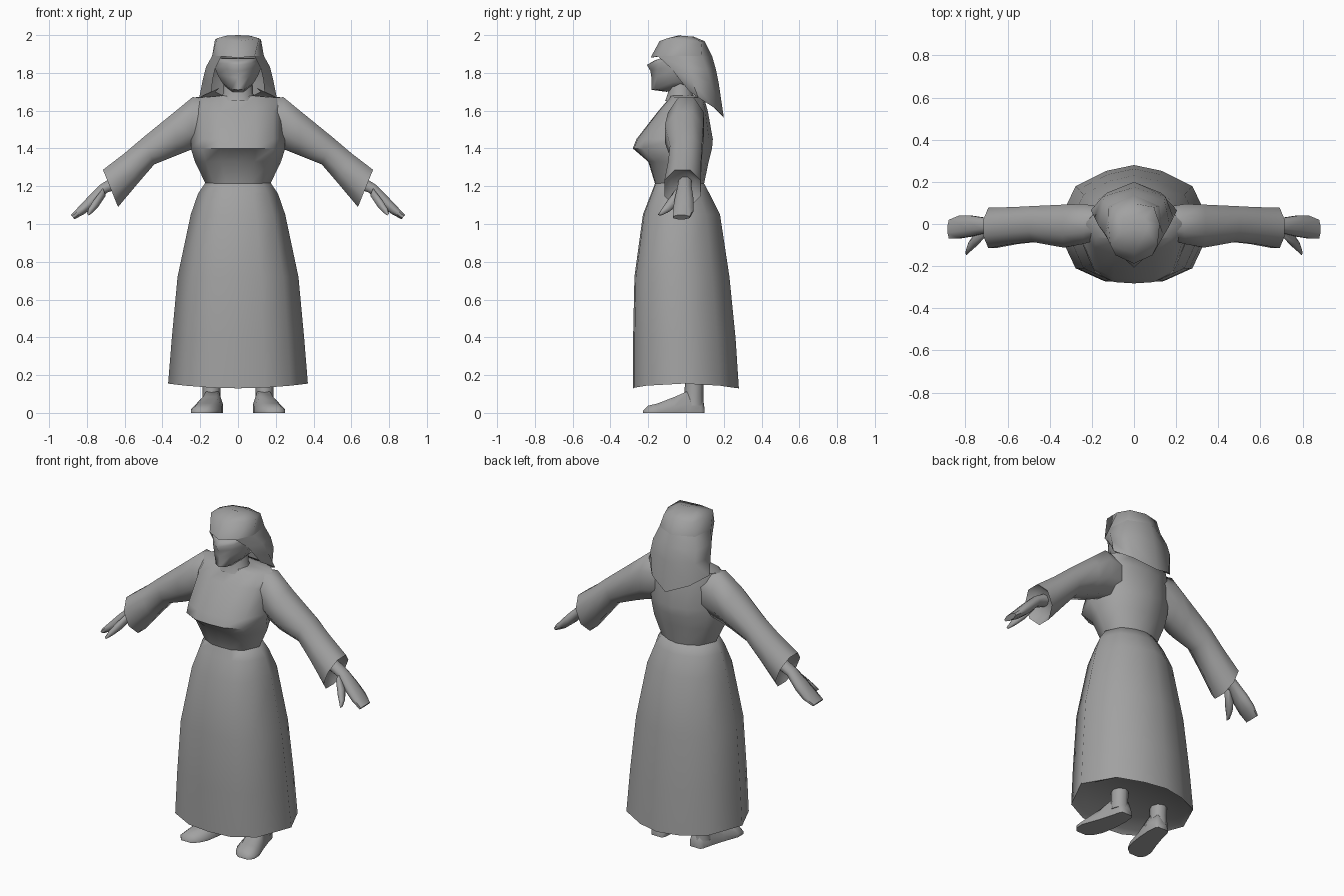
import bpy, bmesh, math

grey = bpy.data.materials.new("plain_grey")
grey.diffuse_color = (0.36, 0.36, 0.36, 1)


def finish(name, bm, angle=65):
    bmesh.ops.remove_doubles(bm, verts=bm.verts, dist=0.0005)
    bmesh.ops.recalc_face_normals(bm, faces=bm.faces)
    me = bpy.data.meshes.new(name)
    bm.to_mesh(me)
    bm.free()
    me.materials.append(grey)
    ob = bpy.data.objects.new(name, me)
    bpy.context.collection.objects.link(ob)
    bpy.ops.object.select_all(action='DESELECT')
    ob.select_set(True)
    bpy.context.view_layer.objects.active = ob
    bpy.ops.object.shade_smooth_by_angle(angle=math.radians(angle))
    return ob


def add_loft(bm, rings, closed=True, start=True, end=True):
    rows = [[bm.verts.new(p) for p in r] for r in rings]
    n = len(rows[0])
    for a, b in zip(rows, rows[1:]):
        for i in range(n if closed else n - 1):
            j = (i + 1) % n
            bm.faces.new((a[i], a[j], b[j], b[i]))
    if start:
        bm.faces.new(rows[0])
    if end:
        bm.faces.new(rows[-1])


def sym(half):
    """Full ring from half points running front centre to back centre."""
    return half + [(-x, y, z) for x, y, z in half[-2:0:-1]]


def body_ring(z, rx, yf, yb, zside=0.0):
    """Gown cross-section: broad faceted front, tapering back."""
    shape = [(0, -1), (.38, -.97), (.75, -.75), (1, -.05), (.75, .64), (.36, .9), (0, 1)]
    c, r = (yf + yb) / 2, (yb - yf) / 2
    return sym([(x * rx, c + y * r, z + zside * x * x) for x, y in shape])


# Long skirt with recessed underside
bm = bmesh.new()
add_loft(bm, [
    body_ring(.16, .34, -.26, .26),
    body_ring(.13, .37, -.28, .28, .025),
    body_ring(.40, .35, -.28, .262),
    body_ring(.72, .32, -.273, .23),
    body_ring(1.05, .25, -.228, .18),
    body_ring(1.16, .212, -.185, .125),
    body_ring(1.225, .168, -.16, .09)])
finish("skirt", bm)

# Bodice
bm = bmesh.new()
add_loft(bm, [
    body_ring(1.21, .17, -.163, .095),
    body_ring(1.33, .228, -.2, .12),
    body_ring(1.40, .25, -.282, .138),
    body_ring(1.45, .25, -.262, .142),
    body_ring(1.60, .25, -.145, .115),
    body_ring(1.67, .235, -.085, .095),
    body_ring(1.68, .1, -.085, .06)])
finish("bodice", bm)


def tube_ring(top, bot, yf, yb):
    """Eight-sided ring between a top and a bottom point in the xz plane."""
    pts = []
    for k in range(8):
        a = math.tau * (k + .5) / 8
        u = max(-1, min(1, math.cos(a) / .924))
        v = max(-1, min(1, math.sin(a) / .924))
        t = (1 - u) / 2
        pts.append((top[0] + (bot[0] - top[0]) * t, (yf + yb) / 2 + v * (yb - yf) / 2,
                    top[1] + (bot[1] - top[1]) * t))
    return pts


def flip(rings, s):
    return [[(s * x, y, z) for x, y, z in r] for r in rings]


sleeve = [
    tube_ring((.15, 1.66), (.15, 1.42), -.07, .08),
    tube_ring((.24, 1.672), (.245, 1.395), -.095, .095),
    tube_ring((.34, 1.59), (.32, 1.365), -.112, .092),
    tube_ring((.50, 1.46), (.444, 1.315), -.085, .085),
    tube_ring((.60, 1.375), (.53, 1.215), -.095, .08),
    tube_ring((.715, 1.287), (.635, 1.09), -.115, .078),
    tube_ring((.675, 1.275), (.61, 1.14), -.08, .05)]
hand = [
    tube_ring((.66, 1.25), (.63, 1.19), -.04, .03),
    tube_ring((.725, 1.212), (.695, 1.165), -.045, .03),
    tube_ring((.79, 1.148), (.76, 1.095), -.06, .04),
    tube_ring((.84, 1.095), (.81, 1.055), -.068, .04),
    tube_ring((.885, 1.047), (.865, 1.025), -.07, .02)]
thumb = [
    tube_ring((.715, 1.19), (.70, 1.15), -.06, -.01),
    tube_ring((.765, 1.125), (.74, 1.09), -.105, -.045),
    tube_ring((.79, 1.085), (.77, 1.06), -.13, -.085),
    tube_ring((.80, 1.055), (.79, 1.045), -.147, -.125)]


# Foot sections along y: (y, inner x, outer x, height)
foot_rows = [(.098, .095, .165, .03), (.08, .085, .175, .09), (.02, .08, .19, .12),
             (-.06, .085, .215, .085), (-.15, .10, .248, .05), (-.20, .125, .248, .038),
             (-.228, .16, .225, .012)]
foot = []
for y, a, b, h in foot_rows:
    m, w = (a + b) / 2, (b - a) / 2
    foot.append([(a, y, 0), (a, y, h * .4), (m - w * .55, y, h), (m + w * .55, y, h),
                 (b, y, h * .4), (b, y, 0)])
ankle = [[(.14 + r * math.cos(math.tau * k / 8), yc + r * 1.05 * math.sin(math.tau * k / 8), z)
          for k in range(8)]
         for z, r, yc in ((.04, .052, .04), (.10, .047, .042), (.2, .048, .045))]

for s, side in ((1, "left"), (-1, "right")):
    for part, lofts in (("sleeve", [sleeve]), ("hand", [hand, thumb]), ("foot", [foot, ankle])):
        bm = bmesh.new()
        for rings in lofts:
            add_loft(bm, flip(rings, s))
        finish(side + "_" + part, bm)

# Neck
bm = bmesh.new()
add_loft(bm, [[(rx * math.cos(math.tau * k / 10), -.03 + ry * math.sin(math.tau * k / 10), z)
               for k in range(10)]
              for z, rx, ry in ((1.65, .105, .085), (1.69, .08, .07), (1.80, .075, .07))])
finish("neck", bm)

# Face: chin up to brow
bm = bmesh.new()
add_loft(bm, [
    sym([(0, -.105, 1.70), (.03, -.10, 1.70), (.06, -.06, 1.72), (.05, .03, 1.74), (0, .05, 1.74)]),
    sym([(0, -.182, 1.71), (.035, -.165, 1.715), (.085, -.07, 1.75), (.08, .05, 1.75), (0, .08, 1.75)]),
    sym([(0, -.183, 1.775), (.055, -.152, 1.78), (.108, -.07, 1.79), (.09, .06, 1.79), (0, .1, 1.79)]),
    sym([(0, -.188, 1.81), (.065, -.148, 1.82), (.12, -.07, 1.82), (.1, .06, 1.82), (0, .1, 1.82)]),
    sym([(0, -.207, 1.842), (.07, -.142, 1.85), (.125, -.06, 1.85), (.1, .06, 1.85), (0, .1, 1.85)]),
    sym([(0, -.168, 1.865), (.075, -.14, 1.875), (.125, -.05, 1.88), (.1, .06, 1.88), (0, .1, 1.88)])])
finish("face", bm)

# Veil: closed crown with brow band, then an open drape behind the face
brow = [(0, -.188, 1.88), (.088, -.148, 1.888), (.137, -.045, 1.89), (.12, .085, 1.89), (0, .138, 1.89)]
bm = bmesh.new()
add_loft(bm, [
    sym([(0, -.155, 1.885), (.07, -.12, 1.89), (.11, -.04, 1.89), (.1, .06, 1.89), (0, .1, 1.89)]),
    sym(brow),
    sym([(0, -.14, 1.968), (.112, -.10, 1.983), (.122, 0, 1.975), (.095, .08, 1.965), (0, .098, 1.968)]),
    sym([(0, -.03, 2.0), (.06, -.03, 1.997), (.07, 0, 1.995), (.05, .03, 1.992), (0, .04, 1.992)])])


def drape(right):
    """Open row running front edge, round the back, to the other front edge."""
    return right + [(-x, y, z) for x, y, z in right[-2::-1]]


add_loft(bm, [
    drape(brow[1:]),
    drape([(.122, -.075, 1.82), (.17, -.005, 1.83), (.145, .11, 1.82), (0, .158, 1.82)]),
    drape([(.135, -.03, 1.76), (.187, .03, 1.76), (.15, .13, 1.75), (0, .174, 1.74)]),
    drape([(.14, .02, 1.70), (.205, .065, 1.67), (.125, .15, 1.615), (0, .2, 1.565)]),
    drape([(.10, .03, 1.72), (.12, .05, 1.70), (.08, .08, 1.68), (0, .1, 1.67)])],
    closed=False, start=False, end=False)
finish("veil", bm)
